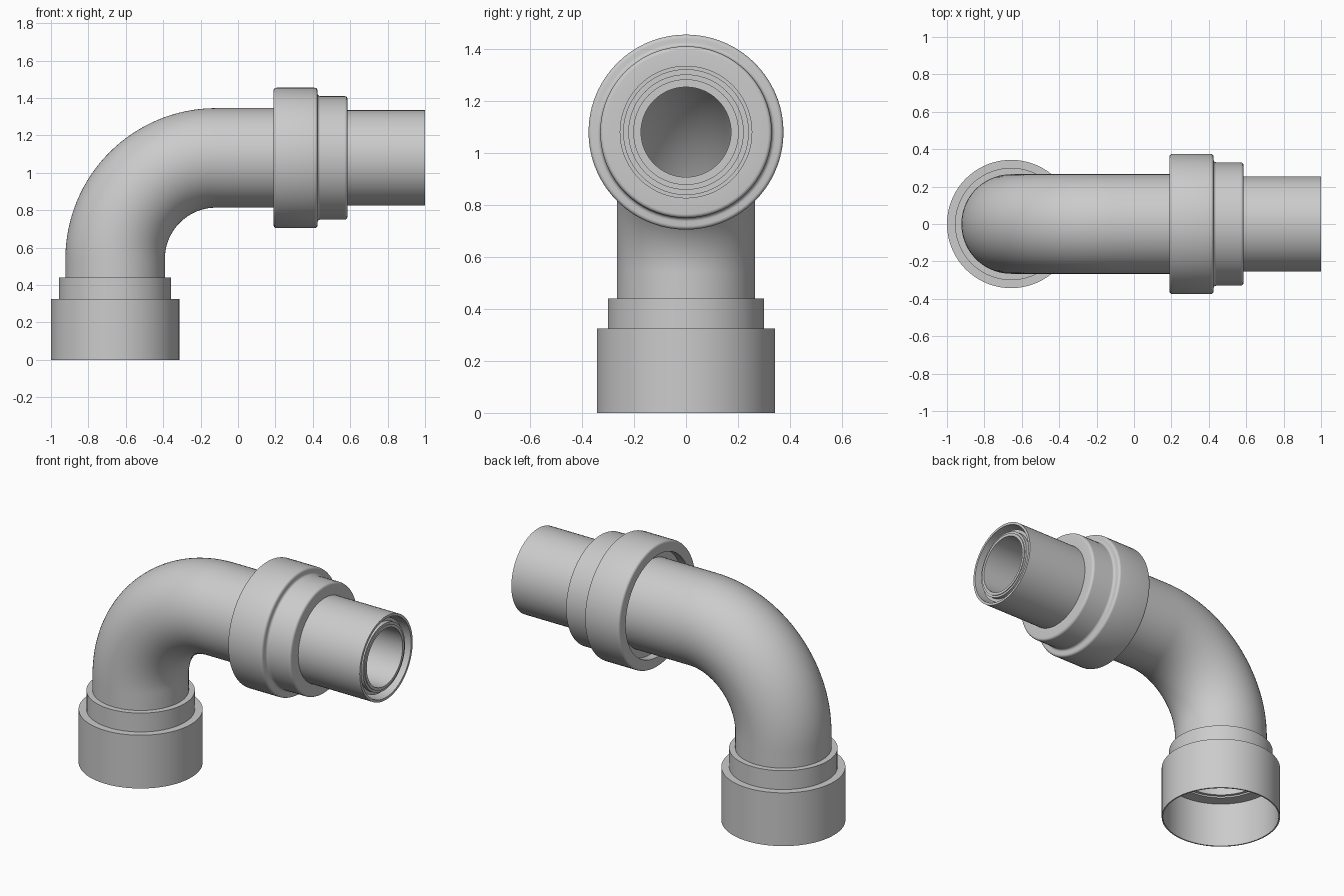
import bpy, bmesh, math
from mathutils import Vector

if "Cube" in bpy.data.objects:
    bpy.data.objects.remove(bpy.data.objects["Cube"], do_unlink=True)

SEGMENTS = 72
PIPE_Z = 1.08        # height of the horizontal axis
SOCKET_X = -0.657    # position of the vertical axis
BEND = 0.54          # centre-line radius of the elbow

grey = bpy.data.materials.new("light_grey")
grey.use_nodes = True
colour = (0.6, 0.6, 0.6, 1)
grey.diffuse_color = colour
grey.node_tree.nodes["Principled BSDF"].inputs["Base Color"].default_value = colour


def loft(name, rings):
    """Skin a closed loop of circles, each (centre, angle of axis in xz, radius)."""
    bm = bmesh.new()
    loops = []
    for centre, angle, radius in rings:
        across = Vector((-math.sin(angle), 0, math.cos(angle)))
        side = Vector((0, 1, 0))
        loop = []
        for i in range(SEGMENTS):
            t = 2 * math.pi * i / SEGMENTS
            loop.append(bm.verts.new(centre + radius * (math.cos(t) * across + math.sin(t) * side)))
        loops.append(loop)
    for k, a in enumerate(loops):
        b = loops[(k + 1) % len(loops)]
        for i in range(SEGMENTS):
            j = (i + 1) % SEGMENTS
            bm.faces.new((a[i], a[j], b[j], b[i]))
    bmesh.ops.recalc_face_normals(bm, faces=bm.faces)
    mesh = bpy.data.meshes.new(name)
    bm.to_mesh(mesh)
    bm.free()
    mesh.materials.append(grey)
    obj = bpy.data.objects.new(name, mesh)
    bpy.context.collection.objects.link(obj)
    bpy.ops.object.select_all(action="DESELECT")
    obj.select_set(True)
    bpy.context.view_layer.objects.active = obj
    bpy.ops.object.shade_smooth_by_angle(angle=math.radians(32))
    return obj


def upright(profile):
    return [(Vector((SOCKET_X, 0, z)), math.pi / 2, r) for z, r in profile]


def level(profile):
    return [(Vector((x, 0, PIPE_Z)), 0, r) for x, r in profile]


def arc(x, r, size, start, end, steps=5):
    """Rounded corner points about (x, r), angles in degrees."""
    points = []
    for i in range(steps + 1):
        t = math.radians(start + (end - start) * i / steps)
        points.append((x + size * math.cos(t), r + size * math.sin(t)))
    return points


# Elbow: vertical stub, quarter bend, horizontal run, hollow throughout
path = [(Vector((SOCKET_X, 0, 0.29)), math.pi / 2)]
for i in range(33):
    t = math.pi / 2 * i / 32
    path.append((Vector((SOCKET_X + BEND * (1 - math.cos(t)), 0,
                         PIPE_Z - BEND + BEND * math.sin(t))), math.pi / 2 - t))
path.append((Vector((0.42, 0, PIPE_Z)), 0))
loft("elbow_pipe", [(c, a, 0.266) for c, a in path] + [(c, a, 0.245) for c, a in reversed(path)])

# Stepped socket with a thin wall and an inner stop ledge
loft("bottom_socket", upright([
    (0, 0.343), (0.325, 0.343), (0.325, 0.3), (0.44, 0.3),
    (0.44, 0.262), (0.28, 0.262), (0.28, 0.335), (0, 0.335)]))

# Union nut: wide band, filleted step, narrower band, recess around the elbow
nut = [(0.24, 0.26), (0.24, 0.31), (0.19, 0.31)]
nut += arc(0.205, 0.36, 0.015, 180, 90)
nut += arc(0.41, 0.36, 0.015, 90, 0)
nut += arc(0.44, 0.345, 0.015, 180, 270)
nut += arc(0.57, 0.315, 0.015, 90, 0)
nut += [(0.585, 0.25)]
loft("union_nut", level(nut))

# Outer sleeve of the spigot
loft("spigot_sleeve", level([(0.4, 0.255), (1.0, 0.255), (1.0, 0.24), (0.4, 0.24)]))

# Inner tube with a small shoulder near its mouth
loft("inner_tube", level([
    (0.4, 0.222), (0.96, 0.222), (0.96, 0.203), (0.985, 0.203),
    (0.985, 0.19), (0.99, 0.19), (0.99, 0.173), (0.4, 0.173)]))

# Hidden seal joining the sleeve, tube and elbow inside the nut
loft("seal_ring", level([(0.4, 0.175), (0.4, 0.25), (0.45, 0.25), (0.45, 0.175)]))
